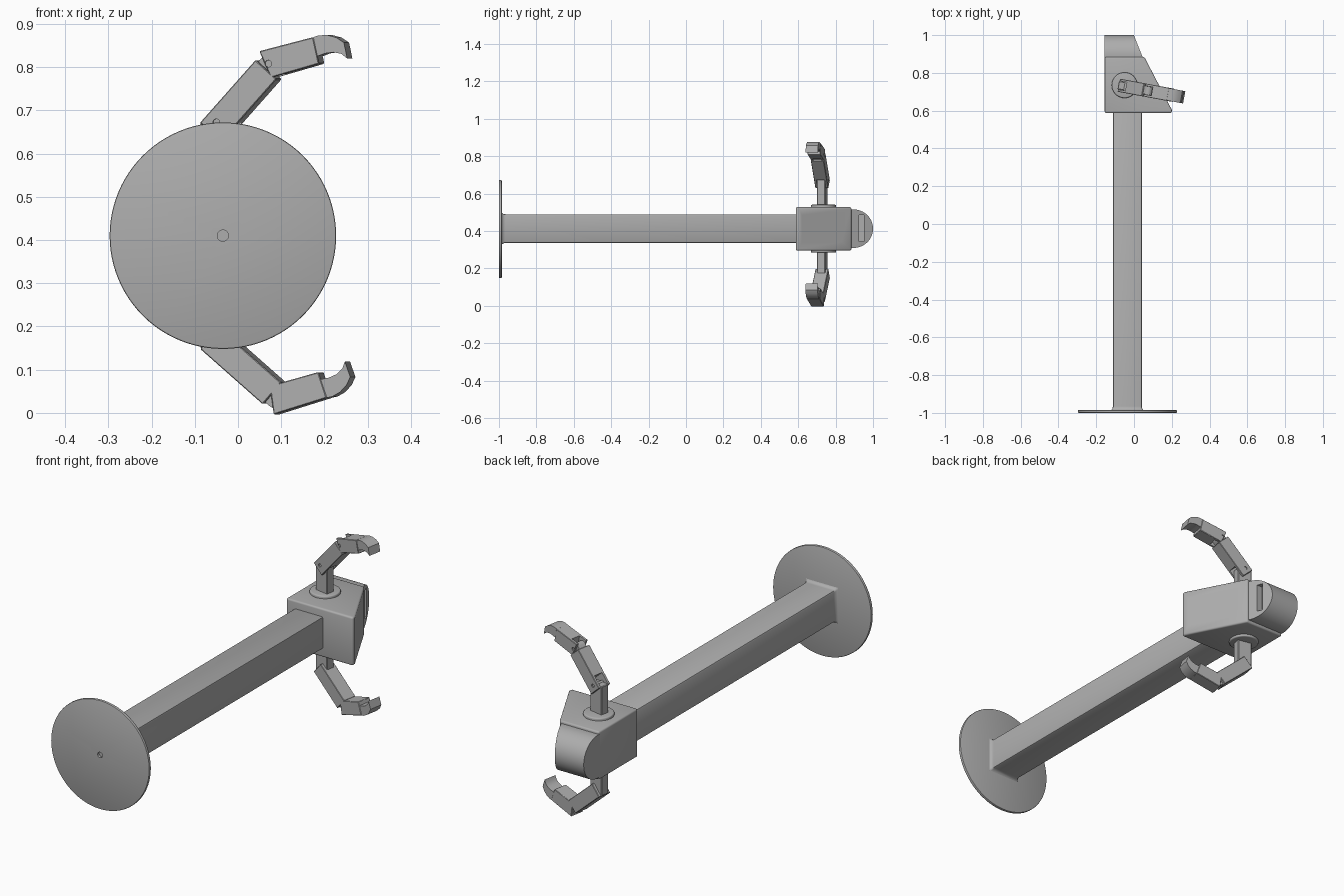
import bpy, bmesh, math
from mathutils import Matrix

cube = bpy.data.objects.get("Cube")
if cube:
    bpy.data.objects.remove(cube)

grey = bpy.data.materials.new("plain grey")
grey.use_nodes = True
GREY = (0.42, 0.42, 0.42, 1)
grey.diffuse_color = GREY
grey.node_tree.nodes["Principled BSDF"].inputs["Base Color"].default_value = GREY

MID = 0.412          # height of the beam axis
AXIS = -0.035        # x of the beam axis
FLAT = Matrix.Rotation(-math.pi / 2, 4, 'X')    # profile drawn in x, y
SIDE = Matrix.Rotation(math.pi / 2, 4, 'Z')     # profile drawn in y, z


def finish(name, bm, matrix):
    bm.transform(matrix)
    bmesh.ops.recalc_face_normals(bm, faces=bm.faces)
    mesh = bpy.data.meshes.new(name)
    bm.to_mesh(mesh)
    bm.free()
    mesh.materials.append(grey)
    obj = bpy.data.objects.new(name, mesh)
    bpy.context.collection.objects.link(obj)
    return obj


def prism(name, points, lo, hi, matrix=Matrix()):
    """Profile in x, z pushed along y from lo to hi."""
    bm = bmesh.new()
    face = bm.faces.new([bm.verts.new((a, lo, b)) for a, b in points])
    new = bmesh.ops.extrude_face_region(bm, geom=[face])["geom"]
    bmesh.ops.translate(bm, vec=(0, hi - lo, 0),
                        verts=[g for g in new if isinstance(g, bmesh.types.BMVert)])
    return finish(name, bm, matrix)


def rect(x0, x1, z0, z1):
    return [(x0, z0), (x1, z0), (x1, z1), (x0, z1)]


def circle(r, n=32, cx=0, cz=0):
    return [(cx + r * math.cos(math.tau * i / n), cz + r * math.sin(math.tau * i / n))
            for i in range(n)]


def apply(obj, mod):
    bpy.context.view_layer.objects.active = obj
    bpy.ops.object.modifier_apply(modifier=mod.name)


def bevel(obj, width, segments=2):
    mod = obj.modifiers.new("bevel", 'BEVEL')
    mod.width, mod.segments = width, segments
    mod.limit_method, mod.angle_limit = 'ANGLE', math.radians(40)
    apply(obj, mod)


def cut(obj, cutter):
    mod = obj.modifiers.new("cut", 'BOOLEAN')
    mod.operation, mod.object, mod.solver = 'DIFFERENCE', cutter, 'EXACT'
    apply(obj, mod)
    bpy.data.objects.remove(cutter)


def smooth(obj):
    bpy.ops.object.select_all(action='DESELECT')
    obj.select_set(True)
    bpy.context.view_layer.objects.active = obj
    bpy.ops.object.shade_smooth_by_angle(angle=math.radians(35))


# Round mounting plate with a blind centre hole
plate = prism("mounting_plate", circle(0.262, 96, AXIS, 0.41), -1, -0.985)
bevel(plate, 0.004)
cut(plate, prism("hole", circle(0.013, 32, AXIS, 0.41), -1.1, -0.988))
smooth(plate)

# Square beam flaring softly into the plate
bm = bmesh.new()
rings = []
for y, h in [(-0.988, 0.092), (-0.984, 0.084), (-0.975, 0.078), (-0.965, 0.077), (0.6, 0.077)]:
    rings.append([bm.verts.new((AXIS + sx * h, y, MID + sz * h))
                  for sx, sz in [(-1, -1), (1, -1), (1, 1), (-1, 1)]])
for a, b in zip(rings, rings[1:]):
    for i in range(4):
        j = (i + 1) % 4
        bm.faces.new((a[i], a[j], b[j], b[i]))
bm.faces.new(rings[0])
bm.faces.new(rings[-1])
beam = finish("beam", bm, Matrix())
bevel(beam, 0.008)
smooth(beam)

# Wedge-shaped head with a recessed window on the slanted side
lift = Matrix.Translation((0, 0, MID))
plan = [(-0.155, 0.587), (0.2, 0.587), (0.2, 0.605), (0.055, 0.884), (-0.155, 0.884)]
head = prism("head", plan, -0.115, 0.117, lift @ FLAT)
bevel(head, 0.008, 3)
slant = math.atan2(0.279, -0.145)
window = Matrix.Translation((0.137, 0.727, MID)) @ Matrix.Rotation(slant, 4, 'Z')
cut(head, prism("window", rect(-0.121, 0.121, -0.07, 0.072), -0.1, 0.04, window))
smooth(head)

# Half-round cap with a slanted, slotted end
arc = [(0.895 + 0.105 * math.cos(t), 0.103 * math.sin(t))
       for t in (math.pi * (i / 32 - 0.5) for i in range(33))]
cap = prism("rounded_cap", [(0.875, -0.103)] + arc + [(0.875, 0.103)], -0.045, 0.155, lift @ SIDE)
for v in cap.data.vertices:
    if v.co.x > 0:
        v.co.x = 0.047 - (v.co.y - 0.88) * 0.4
cut(cap, prism("slot", rect(0.925, 0.952, -0.068, 0.072), -0.1, 0.0, lift @ SIDE))
smooth(cap)

# Two jointed fingers, the lower one mirrored and more curled
LINK = 0.183         # distance between the two pins
W = 0.035            # half width of a finger
GAP = 0.022          # half width of a fork slot


def fork(name, points, pins, slot_end, matrix):
    """Finger block with a slot at its near end and pin holes."""
    obj = prism(name, points, -W, W, matrix)
    bevel(obj, 0.002, 1)
    cut(obj, prism("slot", rect(-0.1, slot_end, -0.1, 0.1), -GAP - 0.001, GAP + 0.001, matrix))
    for u in pins:
        cut(obj, prism("pin_hole", circle(0.008, 16, u), -0.1, 0.1, matrix))
        smooth(prism(name + "_pin", circle(0.008, 16, u), -W + 0.005, W - 0.005, matrix))
    smooth(obj)


def finger(side, sign, first, second):
    flip = lift @ Matrix.Diagonal((1, 1, sign, 1))
    # Swivel ring on the head
    ring = prism(side + "_swivel_ring", circle(0.068, 48), -0.128, -0.1,
                 flip @ Matrix.Translation((-0.05, 0.735, 0)) @ FLAT)
    bevel(ring, 0.006, 3)
    smooth(ring)
    # Post
    base = flip @ Matrix.Translation((-0.044, 0.728, 0)) @ Matrix.Rotation(math.radians(-10.5), 4, 'Z')
    post = prism(side + "_post", rect(-0.04, 0.032, 0.1, 0.263), -GAP, GAP, base)
    bevel(post, 0.003, 1)
    # First link with its knuckle
    m1 = base @ Matrix.Translation((0, 0, 0.26)) @ Matrix.Rotation(-math.radians(first), 4, 'Y')
    fork(side + "_first_link", rect(-0.026, LINK - 0.014, -0.038, 0.028), [0], 0.034, m1)
    knuckle = circle(0.022, 24, LINK)
    smooth(prism(side + "_knuckle", knuckle, -GAP, GAP, m1))
    prism(side + "_knuckle_neck", rect(LINK - 0.03, LINK, -0.022, 0.022), -GAP, GAP, m1)
    # Second link
    m2 = m1 @ Matrix.Translation((LINK, 0, 0)) @ Matrix.Rotation(math.radians(first - second), 4, 'Y')
    fork(side + "_second_link",
         [(-0.014, 0.033), (-0.002, -0.033), (0.116, -0.028), (0.117, 0.035)], [0], 0.028, m2)
    # Hooked tip
    tip = [(0.11, 0.034), (0.13, 0.036), (0.15, 0.032), (0.17, 0.021), (0.184, 0.006),
           (0.183, -0.032), (0.172, -0.018), (0.155, -0.01), (0.135, -0.008), (0.11, -0.011)]
    smooth(prism(side + "_fingertip", tip, -W + 0.002, W - 0.002, m2))


finger("upper", 1, 48, 13.5)
finger("lower", -1, 41, -18)
